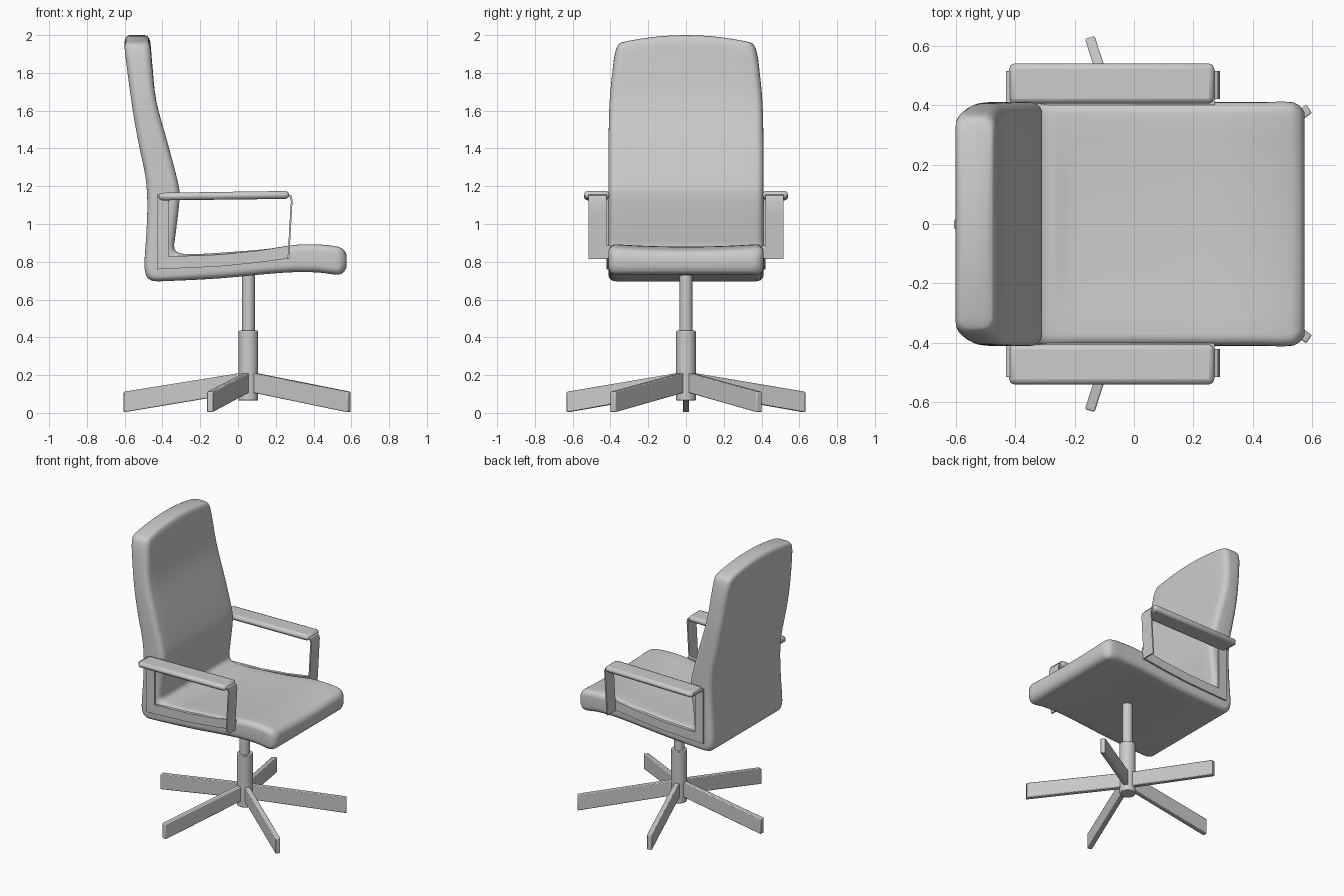
import bpy, bmesh
from math import sin, cos, pi, radians
from mathutils import Vector

if "Cube" in bpy.data.objects:
    bpy.data.objects.remove(bpy.data.objects["Cube"])

CX = 0.055  # column axis


def make(name, verts, faces, bevel=0.0, segs=2, angle=40):
    me = bpy.data.meshes.new(name)
    bm = bmesh.new()
    vs = [bm.verts.new(v) for v in verts]
    for f in faces:
        bm.faces.new([vs[i] for i in f])
    bmesh.ops.recalc_face_normals(bm, faces=bm.faces)
    bm.to_mesh(me)
    bm.free()
    ob = bpy.data.objects.new(name, me)
    bpy.context.collection.objects.link(ob)
    if bevel:
        m = ob.modifiers.new("bevel", 'BEVEL')
        m.width, m.segments, m.limit_method = bevel, segs, 'ANGLE'
    bpy.ops.object.select_all(action='DESELECT')
    ob.select_set(True)
    bpy.context.view_layer.objects.active = ob
    bpy.ops.object.shade_smooth_by_angle(angle=radians(angle))
    return ob


def strip(name, left, right, y0, y1, bevel=0.0):
    """Solid between two xz polylines, extruded from y0 to y1."""
    n = len(left)
    verts = [(x, y, z) for y in (y0, y1) for side in (left, right) for x, z in side]
    L0, R0, L1, R1 = 0, n, 2 * n, 3 * n
    faces = [(0, R0, R1, L1), (n - 1, R0 + n - 1, R1 + n - 1, L1 + n - 1)]
    for i in range(n - 1):
        for a, b in ((L0, R0), (L1, R1), (L0, L1), (R0, R1)):
            faces.append((a + i, a + i + 1, b + i + 1, b + i))
    return make(name, verts, faces, bevel)


# Upholstered shell: stations of half width, outer x z, inner x z, top to seat front
ST = [
    (.335, -.575, 2.0, -.495, 2.0), (.355, -.592, 1.99, -.475, 1.99),
    (.37, -.60, 1.965, -.464, 1.96), (.385, -.592, 1.88, -.456, 1.87),
    (.405, -.56, 1.62, -.432, 1.65), (.41, -.525, 1.42, -.37, 1.42),
    (.41, -.49, 1.25, -.318, 1.22), (.41, -.48, 1.12, -.309, 1.14),
    (.41, -.485, .95, -.33, .95), (.41, -.495, .78, -.338, .885),
    (.41, -.485, .725, -.33, .86), (.41, -.455, .70, -.305, .845),
    (.41, -.38, .698, -.26, .842), (.41, -.1, .712, -.1, .85),
    (.41, .15, .735, .15, .87), (.41, .3, .745, .3, .892),
    (.41, .43, .743, .43, .894), (.41, .53, .732, .53, .882),
    (.395, .56, .745, .56, .865), (.375, .574, .77, .574, .84),
]


def smooth_stations(pts, steps=4):
    p = [Vector(q) for q in pts]
    out = []
    for i in range(len(p) - 1):
        b, c = p[i], p[i + 1]
        a, d = p[max(i - 1, 0)], p[min(i + 2, len(p) - 1)]
        # tangents limited by segment length so uneven spacing does not overshoot
        h = (c - b).length
        m0 = (c - a) * (h / max((c - b).length + (b - a).length, 1e-6))
        m1 = (d - b) * (h / max((d - c).length + (c - b).length, 1e-6))
        for k in range(steps):
            t = k / steps
            out.append(b * (2*t**3 - 3*t**2 + 1) + m0 * (t**3 - 2*t**2 + t)
                       + c * (3*t**2 - 2*t**3) + m1 * (t**3 - t**2))
    return out + [p[-1]]


def ring(s):
    w, ox, oz, ix, iz = s
    o, i = Vector((ox, oz)), Vector((ix, iz))
    T = (i - o).length
    r = min(.04, .38 * T)
    half = [(-w + r - r * cos(a), r - r * sin(a)) for a in (k * pi / 10 for k in range(6))]
    half += [((-1 + k / 5) * (w - r), 0) for k in range(1, 10)]
    half += [(-y, d) for y, d in reversed(half[:6])]
    pts = []
    for y, d in half + [(y, T - d) for y, d in reversed(half)]:
        u = d / T
        if ix > -.25:
            u -= .1 * u * (1 - (y / w) ** 2)       # dished seat
        q = o.lerp(i, u)
        k = min(max((q.y - 1.65) / .3, 0), 1)
        pts.append((q.x, y, q.y - .037 * k * (y / w) ** 2))  # arched top
    return pts


rings = [ring(s) for s in smooth_stations(ST)]
n, last = len(rings[0]), (len(rings) - 1) * len(rings[0])
faces = [(r * n + k, r * n + (k + 1) % n, (r + 1) * n + (k + 1) % n, (r + 1) * n + k)
         for r in range(len(rings) - 1) for k in range(n)]
for base in (0, last):
    faces += [(base + k, base + k + 1, base + n - 2 - k, base + n - 1 - k)
              for k in range(n // 2 - 1)]
make("seat_and_back", [v for r in rings for v in r], faces, angle=60)

# Armrests, both sides
for s, side in ((1, "left"), (-1, "right")):
    strip(f"{side}_arm_pad", [(-.42, 1.165), (.27, 1.175)], [(-.42, 1.125), (.27, 1.133)],
          s * .405, s * .54, bevel=.018)
    # flat plate running down the back and along the seat side
    strip(f"{side}_arm_plate",
          [(-.43, 1.15), (-.43, .76), (-.1, .775), (.1, .795), (.268, .818)],
          [(-.368, 1.15), (-.368, .828), (-.1, .838), (.1, .858), (.27, .885)],
          s * .40, s * .422)
    # thin band under the pad that turns down into the front post
    strip(f"{side}_arm_band",
          [(-.43, 1.155), (.265, 1.158), (.282, 1.15), (.289, 1.125), (.285, 1.06), (.271, .815)],
          [(-.43, 1.14), (.26, 1.148), (.274, 1.142), (.28, 1.12), (.276, 1.06), (.262, .815)],
          s * .42, s * .515)


def cylinder(name, r, z0, z1, seg=32):
    v = [(CX + r * cos(2*pi*k/seg), r * sin(2*pi*k/seg), z) for z in (z0, z1) for k in range(seg)]
    f = [(k, (k+1) % seg, seg + (k+1) % seg, seg + k) for k in range(seg)]
    return make(name, v, f + [range(seg), range(seg, 2 * seg)], bevel=.004)


# Gas lift column
cylinder("column_sleeve", .052, .065, .435)
cylinder("column_rod", .034, .42, .74)

# Five-legged base
for k in range(5):
    leg = strip(f"base_leg_{k + 1}", [(0, .215), (.05, .21), (.66, .112)],
                [(0, .105), (.05, .105), (.66, .003)], -.017, .017, bevel=.005)
    leg.location.x = CX
    leg.rotation_euler.z = radians(36 + 72 * k)
